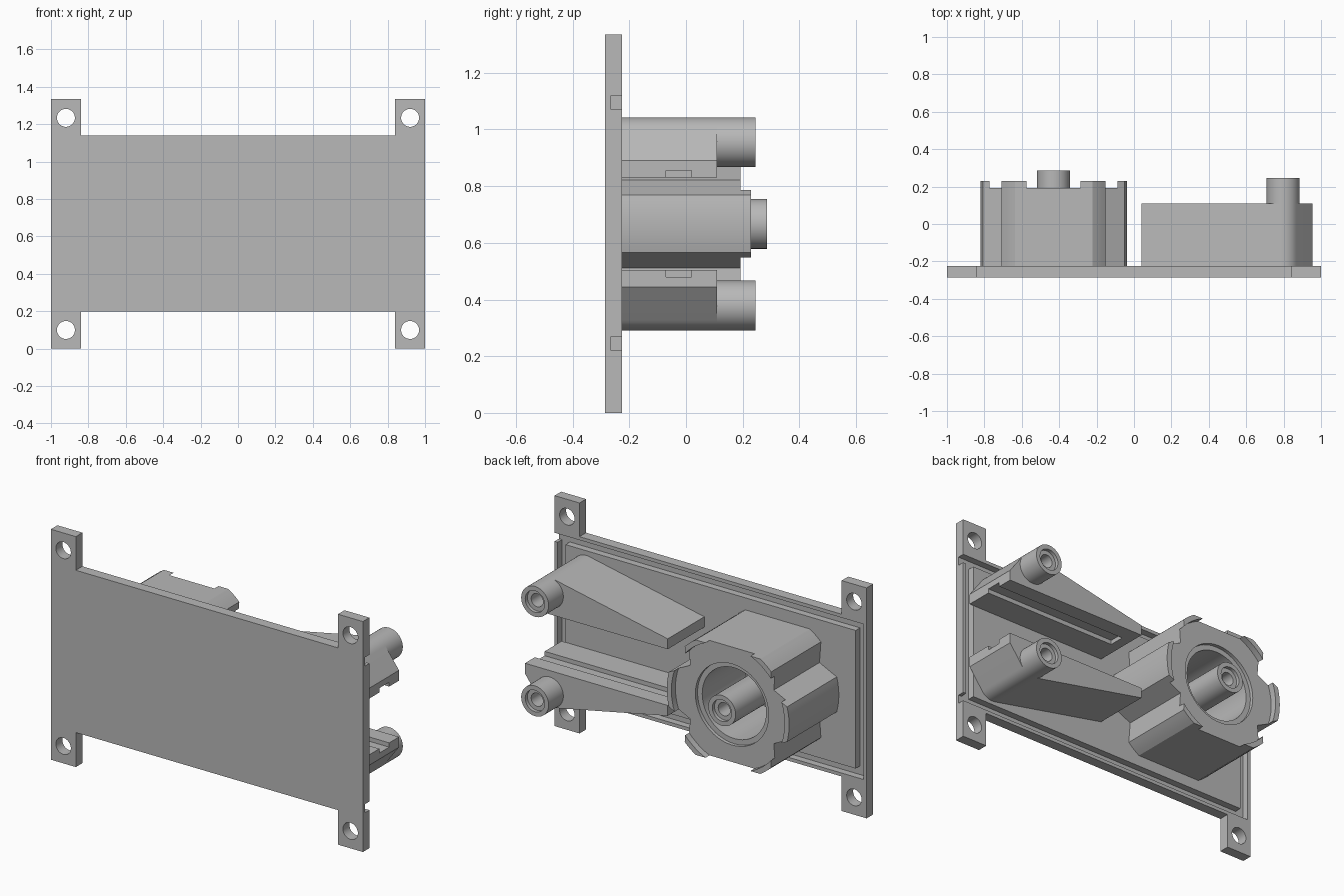
import bpy, bmesh, math
from mathutils import Vector

if "Cube" in bpy.data.objects:
    bpy.data.objects.remove(bpy.data.objects["Cube"])

grey = bpy.data.materials.new("plain_grey")
grey.use_nodes = True
grey.diffuse_color = (0.48, 0.48, 0.48, 1)
grey.node_tree.nodes["Principled BSDF"].inputs["Base Color"].default_value = grey.diffuse_color

MID = 0.667      # height of the horizontal centre line
BACK = -0.225    # rear surface of the plate


def make(name, bm):
    bmesh.ops.recalc_face_normals(bm, faces=bm.faces)
    mesh = bpy.data.meshes.new(name)
    bm.to_mesh(mesh)
    bm.free()
    mesh.materials.append(grey)
    obj = bpy.data.objects.new(name, mesh)
    bpy.context.collection.objects.link(obj)
    return obj


def solid(name, outline, y0, y1):
    """Extrude an (x, z) outline along y."""
    bm = bmesh.new()
    face = bm.faces.new([bm.verts.new((x, y0, z)) for x, z in outline])
    ext = bmesh.ops.extrude_face_region(bm, geom=[face])
    bmesh.ops.translate(bm, vec=(0, y1 - y0, 0),
                        verts=[v for v in ext["geom"] if isinstance(v, bmesh.types.BMVert)])
    return make(name, bm)


def arc(cx, cz, r, a0, a1, n):
    angles = [math.radians(a0 + (a1 - a0) * i / n) for i in range(n + 1)]
    return [(cx + r * math.cos(a), cz + r * math.sin(a)) for a in angles]


def disc(cx, cz, r, y0, y1):
    return solid("cutter", arc(cx, cz, r, 0, 360, 48)[:-1], y0, y1)


def block(x0, x1, z0, z1, y0, y1):
    return solid("cutter", [(x0, z0), (x1, z0), (x1, z1), (x0, z1)], y0, y1)


def cut(obj, cutters):
    for cutter in cutters:
        mod = obj.modifiers.new("cut", 'BOOLEAN')
        mod.operation = 'DIFFERENCE'
        mod.solver = 'EXACT'
        mod.object = cutter
        bpy.context.view_layer.objects.active = obj
        bpy.ops.object.modifier_apply(modifier=mod.name)
        bpy.data.objects.remove(cutter)


def smooth(obj):
    bpy.ops.object.select_all(action='DESELECT')
    obj.select_set(True)
    bpy.context.view_layer.objects.active = obj
    bpy.ops.object.shade_smooth_by_angle(angle=math.radians(20))


def post(name, x, z, base, top, floor):
    """Round screw post with a stepped hole."""
    r, rim, hole, step = 0.088, 0.062, 0.038, top - 0.02
    profile = [(0, floor), (hole, floor), (hole, step), (rim, step),
               (rim, top), (r, top), (r, base), (0, base)]
    bm = bmesh.new()
    verts = [bm.verts.new((x + d, y, z)) for d, y in profile]
    edges = [bm.edges.new(pair) for pair in zip(verts, verts[1:])]
    bmesh.ops.spin(bm, geom=verts + edges, cent=Vector((x, 0, z)), axis=(0, 1, 0),
                   angle=math.tau, steps=40)
    bmesh.ops.remove_doubles(bm, verts=bm.verts, dist=0.0001)
    smooth(make(name, bm))


# Plate with four corner tabs
half = [(1, 0), (1, 1.335), (0.84, 1.335), (0.84, 1.14)]
half = [(0.84, 0.2), (0.84, 0)] + half
plate = solid("plate", half + [(-x, z) for x, z in reversed(half)], -0.285, BACK)
cut(plate, [disc(sx * 0.92, MID + sz * 0.567, 0.048, -0.4, 0)
            for sx in (-1, 1) for sz in (-1, 1)])
# Seal groove around the rear, open at the left edge
cut(plate, [block(-0.98, 1.05, z, z + 0.05, -0.265, -0.1) for z in (0.22, 1.07)])
cut(plate, [block(x, x + 0.05, 0.25, 1.09, -0.265, -0.1) for x in (-0.98, 0.93)])
smooth(plate)

# Tapered arms with a guide slot on the inner side and a screw post
for side, label in ((1, "upper"), (-1, "lower")):
    outline = [(0.04, 0.163), (0.955, 0.163), (0.955, 0.223)]
    outline += arc(0.797, 0.288, 0.088, 36, 102, 10) + [(0.04, 0.223)]
    arm = solid(label + "_arm", [(x, MID + side * z) for x, z in outline], BACK, 0.11)
    ends = sorted((MID + side * 0.1, MID + side * 0.188))
    cut(arm, [block(0.1, 1.1, *ends, -0.07, 0.02)])
    smooth(arm)
    post(label + "_post", 0.797, MID + side * 0.288, 0.1, 0.245, 0.13)

# Hub: round body with flat top and bottom, and V notches on both sides
HX, R = -0.43, 0.392
top_angle = math.degrees(math.asin(0.333 / R))
quarter = arc(0, 0, R, 0, 15, 5) + [(0.268, 0.155)] + arc(0, 0, R, 45, top_angle, 4)
upper = quarter + [(-x, z) for x, z in reversed(quarter)]
ring = upper + [(x, -z) for x, z in reversed(upper[1:-1])]
hub = solid("hub", [(HX + x, MID + z) for x, z in ring], BACK, 0.23)
# Lips left around the sunken face, then the stepped well
cut(hub, [disc(HX, MID, r, y, 0.4) for r, y in ((0.363, 0.193), (0.235, 0.173), (0.205, -0.22))])
smooth(hub)
post("hub_post", HX, MID, BACK, 0.285, 0.15)
